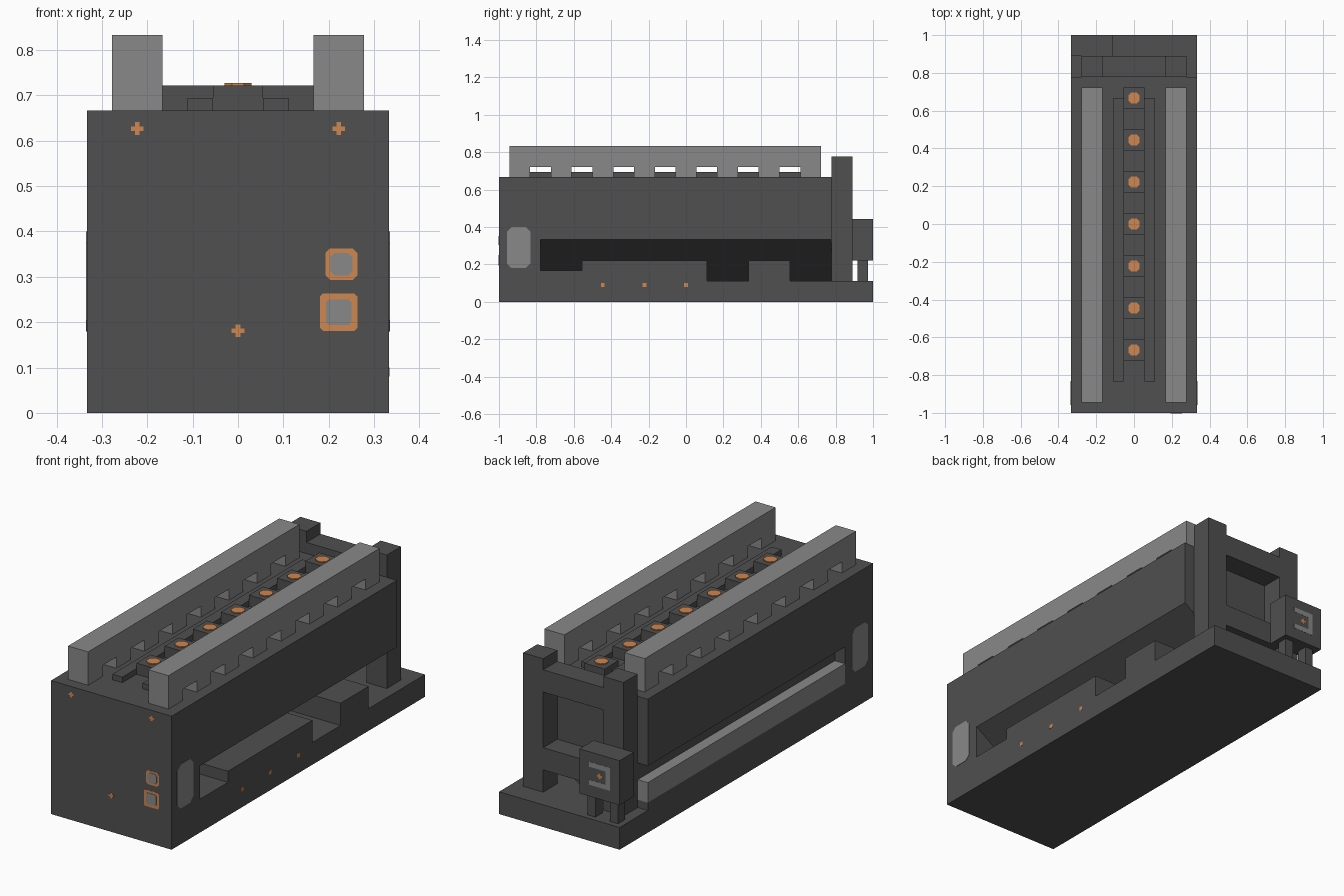
import bpy, bmesh, math
from mathutils import Vector

if "Cube" in bpy.data.objects:
    bpy.data.objects.remove(bpy.data.objects["Cube"])

U = 1 / 9  # the model sits on a grid of ninths


def material(name, rgb):
    m = bpy.data.materials.new(name)
    m.diffuse_color = (*rgb, 1)
    m.use_nodes = True
    m.node_tree.nodes["Principled BSDF"].inputs["Base Color"].default_value = m.diffuse_color
    return m


DARK = material("dark grey", (0.08, 0.08, 0.08))
LIGHT = material("light grey", (0.25, 0.25, 0.25))
ORANGE = material("orange", (0.62, 0.24, 0.08))


def prism(name, pts, axis, lo, hi, mat):
    """Extrude a 2D profile along an axis; the profile uses the other two axes in order."""
    def place(p, h):
        c = list(p)
        c.insert(axis, h)
        return Vector(c)
    bm = bmesh.new()
    a = [bm.verts.new(place(p, lo)) for p in pts]
    b = [bm.verts.new(place(p, hi)) for p in pts]
    bm.faces.new(a)
    bm.faces.new(b[::-1])
    for i in range(len(pts)):
        j = (i + 1) % len(pts)
        bm.faces.new((a[i], b[i], b[j], a[j]))
    bmesh.ops.recalc_face_normals(bm, faces=bm.faces)
    me = bpy.data.meshes.new(name)
    bm.to_mesh(me)
    bm.free()
    me.materials.append(mat)
    ob = bpy.data.objects.new(name, me)
    bpy.context.collection.objects.link(ob)
    return ob


def box(name, x0, x1, y0, y1, z0, z1, mat=DARK):
    return prism(name, [(x0, y0), (x1, y0), (x1, y1), (x0, y1)], 2, z0, z1, mat)


def octagon(cx, cy, rx, ry, cut):
    """Rectangle with cut corners."""
    return [(cx - rx + cut, cy - ry), (cx + rx - cut, cy - ry), (cx + rx, cy - ry + cut),
            (cx + rx, cy + ry - cut), (cx + rx - cut, cy + ry), (cx - rx + cut, cy + ry),
            (cx - rx, cy + ry - cut), (cx - rx, cy - ry + cut)]


def plus(cx, cy, r, w):
    return [(cx - w, cy - r), (cx + w, cy - r), (cx + w, cy - w), (cx + r, cy - w),
            (cx + r, cy + w), (cx + w, cy + w), (cx + w, cy + r), (cx - w, cy + r),
            (cx - w, cy + w), (cx - r, cy + w), (cx - r, cy - w), (cx - w, cy - w)]


# Base, front block and main housing with its undercut right side
W = 3 * U
box("base_plate", -W, W, -7 * U, 1, 0, U)
box("front_block", -W, W, -1, -7 * U, 0, 6 * U)
prism("housing", [(-2.5 * U, U), (-2.5 * U, W), (-W, W), (-W, 6 * U), (W, 6 * U), (W, W), (0, U)],
      1, -7 * U, 7 * U, DARK)

# Stepped floor inside the right recess
box("recess_step_low", 0.05, W, -7 * U, -5 * U, U, 1.5 * U)
box("recess_step_long", 0.05, W, -5 * U, U, U, 2 * U)
box("recess_step_short", 0.05, W, 3 * U, 5 * U, U, 2 * U)

# Left recess: ledge and light bar
box("left_ledge", -W, -2.5 * U, -7 * U, 7 * U, U, 0.15)
box("left_bar", -W, -2.5 * U, -7 * U, 7 * U, 0.15, 0.25, LIGHT)

# Top rails with seven square notches along the underside
rail = [(-0.945, 6 * U)]
for k in range(7):
    c = (-7 + 2 * k) * U
    rail += [(c - U / 2, 6 * U), (c - U / 2, 6.5 * U), (c + U / 2, 6.5 * U), (c + U / 2, 6 * U)]
rail += [(0.722, 6 * U), (0.722, 7.5 * U), (-0.945, 7.5 * U)]
for side, x in (("left", -2.5 * U), ("right", 1.5 * U)):
    prism(side + "_rail", rail, 0, x, x + U, LIGHT)

# Centre track: two strips, blocks and orange studs
for side, x in (("left", -U), ("right", U / 2)):
    box(side + "_track_strip", x, x + U / 2, -7.5 * U, 6 * U, 6 * U, 6.25 * U)
for k in range(7):
    y = (-6 + 2 * k) * U
    box("track_block", -U / 2, U / 2, y - U / 2, y + U / 2, 6 * U, 6.5 * U)
    prism("track_stud", octagon(0, y, 0.03, 0.03, 0.017), 2, 6.5 * U, 6.5 * U + 0.005, ORANGE)

# Rear frame: posts and cross bars
for side, x in (("left", -2.5 * U), ("right", 1.5 * U)):
    box(side + "_frame_post", x, x + U, 7 * U, 8 * U, U, 7 * U)
box("frame_top_bar", -1.5 * U, 1.5 * U, 7 * U, 8 * U, 5.5 * U, 6.5 * U)
box("frame_low_bar", -1.5 * U, 1.5 * U, 7 * U, 8 * U, 2 * U, 3 * U)

# Rear box on two legs with a light marking
box("rear_box", -W, -U, 8 * U, 1, 2 * U, 4 * U)
for x in (-0.305, -0.18):
    box("rear_box_leg", x, x + 0.045, 0.917, 0.972, U, 2 * U)
for z in (0.28, 0.37):
    box("rear_mark_bar", -0.28, -0.165, 0.999, 1.001, z, z + 0.025, LIGHT)
box("rear_mark_side", -0.28, -0.255, 0.999, 1.001, 0.305, 0.37, LIGHT)
prism("rear_mark_dot", plus(-0.222, 0.337, 0.014, 0.005), 1, 0.999, 1.001, ORANGE)

# Front ports with orange rims, and small orange markers
for x, z, r, ri, cut in ((0.222, 0.222, 0.041, 0.028, 0.006), (0.228, 0.328, 0.035, 0.025, 0.01)):
    prism("port_rim", octagon(x, z, r, r, cut), 1, -1.001, -0.99, ORANGE)
    prism("port_face", octagon(x, z, ri, ri, cut), 1, -1.003, -0.99, LIGHT)
for x, z in ((-0.222, 0.627), (0.222, 0.627), (0, 0.181)):
    prism("front_marker", plus(x, z, 0.014, 0.005), 1, -1.001, -0.995, ORANGE)

# Right side: light plate and tiny markers
prism("side_plate", octagon(-0.895, 0.29, 0.063, 0.11, 0.025), 0, W - 0.005, W + 0.002, LIGHT)
for k in range(3):
    y = (-4 + 2 * k) * U
    box("side_marker", W - 0.002, W + 0.001, y - 0.01, y + 0.01, 0.08, 0.1, ORANGE)

# Left side: matching light plate
prism("side_plate_left", octagon(-0.895, 0.29, 0.063, 0.11, 0.025), 0, -W - 0.002, -W + 0.005, LIGHT)
